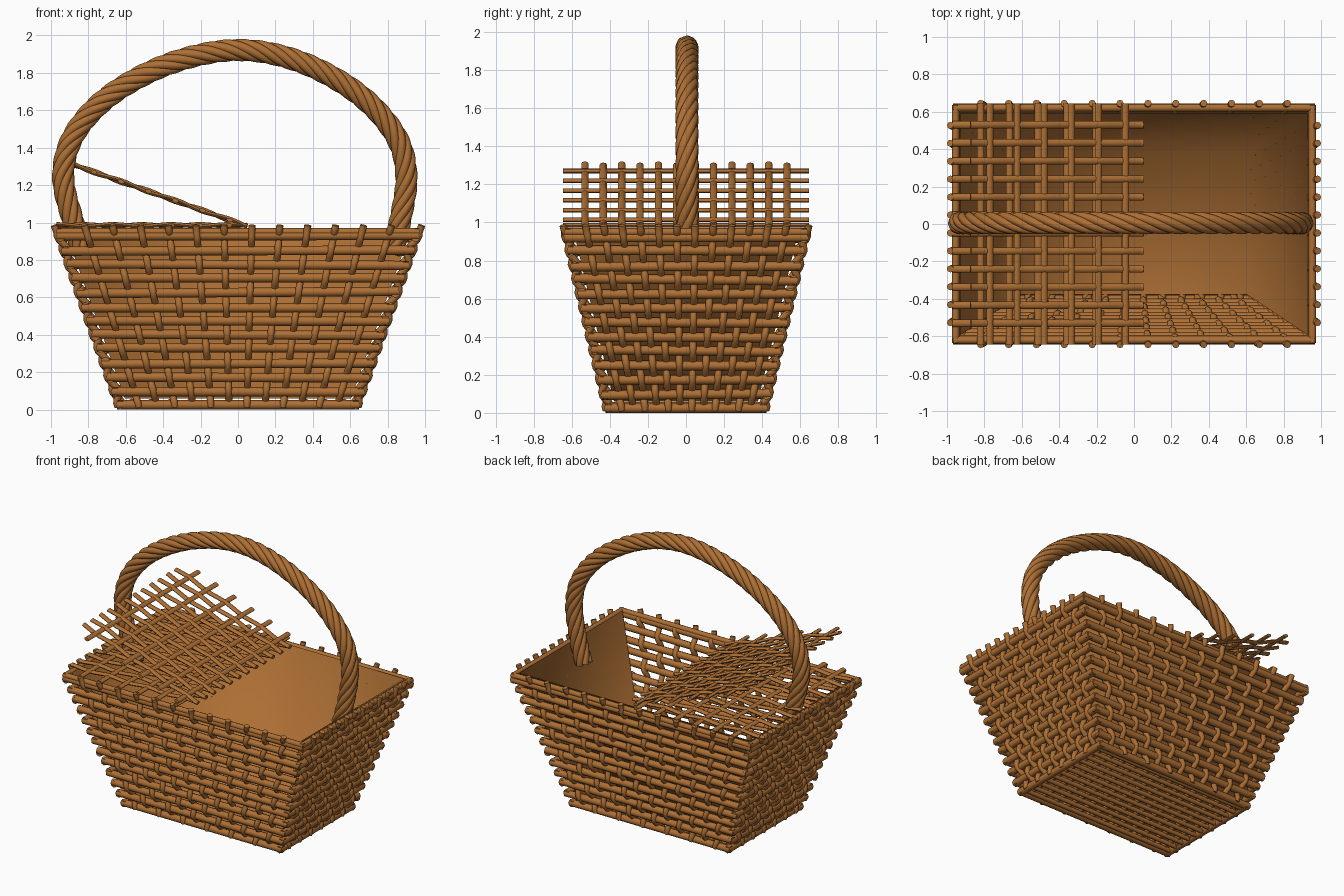
import bpy, bmesh, math, random
from mathutils import Vector, Matrix

random.seed(4)
if "Cube" in bpy.data.objects:
    bpy.data.objects.remove(bpy.data.objects["Cube"])

wicker = bpy.data.materials.new("wicker_brown")
wicker.use_nodes = True
COLOUR = (0.42, 0.16, 0.035, 1)
wicker.diffuse_color = COLOUR
wicker.node_tree.nodes["Principled BSDF"].inputs["Base Color"].default_value = COLOUR

TOP = 0.97
X, Y, Z = Vector((1, 0, 0)), Vector((0, 1, 0)), Vector((0, 0, 1))


def finish(name, bm, angle=50):
    bmesh.ops.recalc_face_normals(bm, faces=bm.faces)
    mesh = bpy.data.meshes.new(name)
    bm.to_mesh(mesh)
    bm.free()
    obj = bpy.data.objects.new(name, mesh)
    bpy.context.collection.objects.link(obj)
    mesh.materials.append(wicker)
    bpy.ops.object.select_all(action='DESELECT')
    obj.select_set(True)
    bpy.context.view_layer.objects.active = obj
    bpy.ops.object.shade_smooth_by_angle(angle=math.radians(angle))
    return obj


def tube(bm, pts, r, ref, flat=1.0, sides=8):
    """Capped rod along pts; flat squashes it along ref."""
    rings = []
    for i, p in enumerate(pts):
        t = (pts[min(i + 1, len(pts) - 1)] - pts[max(i - 1, 0)]).normalized()
        side = t.cross(ref).normalized()
        up = side.cross(t)
        ring = []
        for k in range(sides):
            a = math.tau * k / sides
            ring.append(bm.verts.new(p + side * r * math.cos(a) + up * r * flat * math.sin(a)))
        rings.append(ring)
    for a, b in zip(rings, rings[1:]):
        for k in range(sides):
            j = (k + 1) % sides
            bm.faces.new((a[k], a[j], b[j], b[k]))
    bm.faces.new(rings[0])
    bm.faces.new(rings[-1])


def half_x(z):
    return 0.62 + 0.345 * z / TOP


def half_y(z):
    return 0.40 + 0.23 * z / TOP


def wall_point(axis, sign, u, z, off=0.0, extra=0.0):
    """Point on a sloping wall; u runs from -1 to 1 along it."""
    if axis == 'y':
        return Vector((u * (half_x(z) + extra), sign * (half_y(z) + off), z))
    return Vector((sign * (half_x(z) + off), u * (half_y(z) + extra), z))


# Four woven walls: straight weavers and waving upright stakes
ROW = 0.075
for name, axis, sign in (("front", 'y', -1), ("back", 'y', 1), ("right", 'x', 1), ("left", 'x', -1)):
    ref = Y if axis == 'x' else X
    bm = bmesh.new()
    for k in range(13):
        z = 0.025 + ROW * k
        ends = [wall_point(axis, sign, u, z, 0, 0.018) for u in (-1, 1)]
        if k:
            for e in ends:
                e.z += random.uniform(-0.008, 0.008)
        tube(bm, ends, 0.025, Z)
    finish(name + "_weavers", bm)

    bm = bmesh.new()
    for i in range(12):
        u = (i - 5.5) / 6.5 if axis == 'y' else (i - 5.5) / 6.6
        pts = []
        for s in range(53):
            z = 0.015 + 0.97 * s / 52
            wave = math.cos(math.pi * (z - 0.025) / ROW + math.pi * i)
            off = 0.018 * wave if z < 0.93 else 0.012
            pts.append(wall_point(axis, sign, u, z, off))
        tube(bm, pts, 0.019, ref)
    finish(name + "_stakes", bm)

# Thin rim frame
bm = bmesh.new()
for axis in 'xy':
    for sign in (-1, 1):
        tube(bm, [wall_point(axis, sign, u, 0.95, -0.004, 0.01) for u in (-1, 1)], 0.02, Z)
finish("rim", bm)

# Lining on the floor and three walls, the front left open
bm = bmesh.new()
corners = []
for z in (0.06, TOP - 0.005):
    a, b = half_x(z) - 0.036, half_y(z) - 0.036
    corners.append([bm.verts.new((x, y, z)) for x, y in ((a, -b), (a, b), (-a, b), (-a, -b))])
low, high = corners
bm.faces.new(low)
for i in range(3):
    bm.faces.new((low[i], low[i + 1], high[i + 1], high[i]))
finish("lining", bm, 180)

# Crossed bars under the floor
bm = bmesh.new()
for i in range(12):
    f = (i - 5.5) / 6
    tube(bm, [Vector((f * 0.62, y, 0.04)) for y in (-0.4, 0.4)], 0.018, Z)
    tube(bm, [Vector((x, f * 0.4, 0.02)) for x in (-0.62, 0.62)], 0.016, Z)
finish("floor_weave", bm)


# Two lid panels hinged at the middle, one lying flat and one raised
def lid(name, hinge, tilt, length):
    bm = bmesh.new()
    for i in range(12):
        y = (i - 5.5) * 0.0965
        pts = []
        for s in range(27):
            x = length * s / 26
            wave = 0.006 * math.cos(math.pi * (x - 0.1) / 0.154 + math.pi * i)
            pts.append(Vector((-x, y, wave)))
        tube(bm, pts, 0.019, Z, 0.6)
    for k in range(6):
        x = -0.10 - 0.154 * k
        tube(bm, [Vector((x, y, 0)) for y in (-0.645, 0.645)], 0.019, Z, 0.6)
    bm.transform(Matrix.Translation(hinge) @ Matrix.Rotation(tilt, 4, 'Y'))
    finish(name, bm)


lid("flat_lid", (0.05, 0, 0.985), 0, 1.02)
lid("raised_lid", (0.05, 0, 0.98), math.radians(19.5), 0.98)

# Twisted rope handle
ARCH = [(-0.83, 0.84), (-0.88, 1.0), (-0.935, 1.25), (-0.87, 1.48), (-0.67, 1.69), (-0.35, 1.855),
        (0, 1.922), (0.33, 1.86), (0.64, 1.69), (0.84, 1.47), (0.9, 1.25), (0.865, 1.0), (0.82, 0.84)]
knots = [Vector((x, 0.005, z)) for x, z in ARCH]
path = []
STEPS = 16
for i in range(len(knots) - 1):
    p0, p1 = knots[max(i - 1, 0)], knots[i]
    p2, p3 = knots[i + 1], knots[min(i + 2, len(knots) - 1)]
    for s in range(STEPS):
        t = s / STEPS
        path.append(0.5 * (2 * p1 + (p2 - p0) * t + (2 * p0 - 5 * p1 + 4 * p2 - p3) * t ** 2
                           + (3 * p1 - p0 - 3 * p2 + p3) * t ** 3))
path.append(knots[-1])

bm = bmesh.new()
STRANDS, PITCH = 6, 0.55
for n in range(STRANDS):
    run, pts = 0.0, []
    for i, p in enumerate(path):
        if i:
            run += (p - path[i - 1]).length
        t = (path[min(i + 1, len(path) - 1)] - path[max(i - 1, 0)]).normalized()
        a = math.tau * (n / STRANDS + run / PITCH)
        pts.append(p + 0.036 * (Y * math.cos(a) + t.cross(Y) * math.sin(a)))
    tube(bm, pts, 0.024, Y)
finish("handle", bm)
